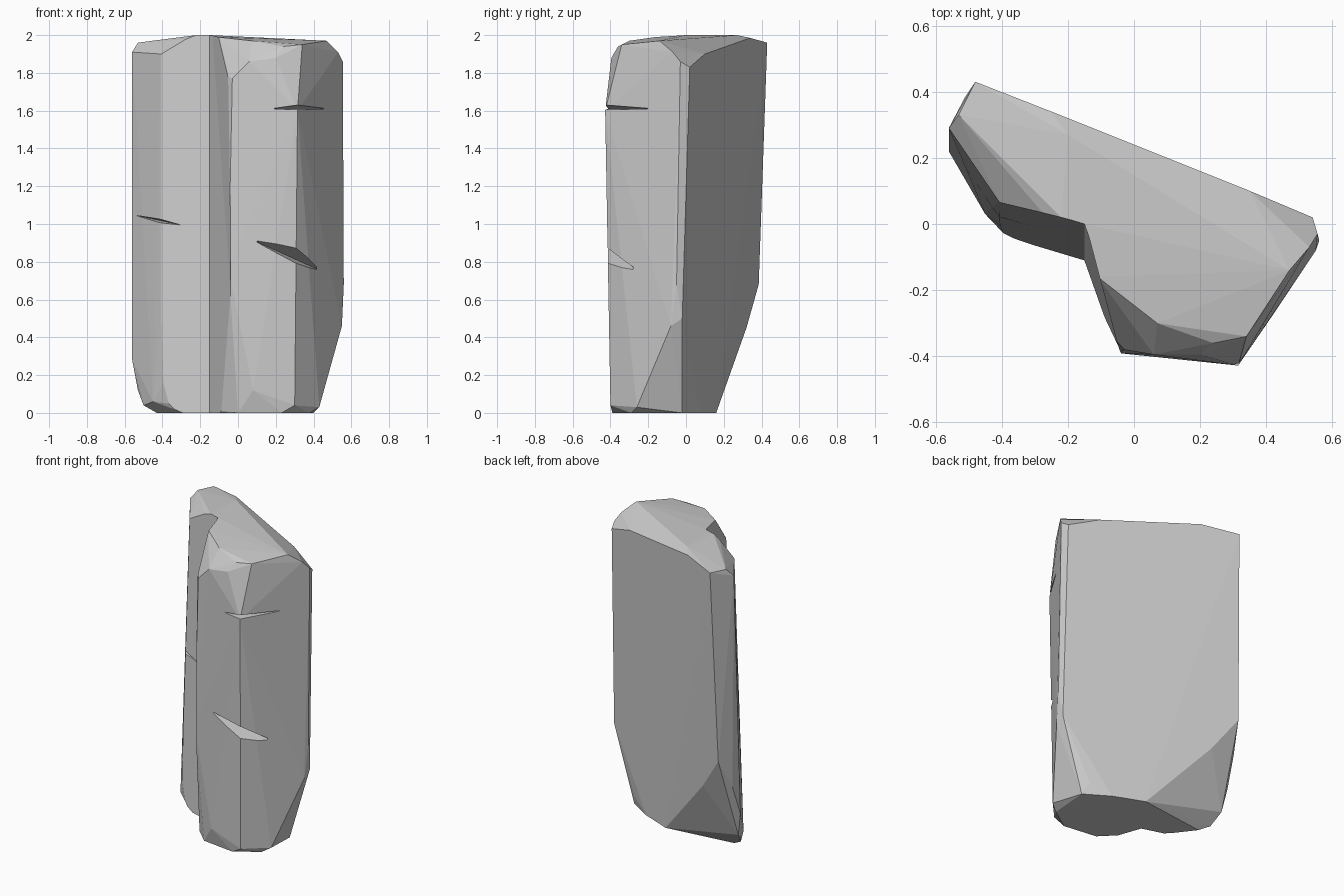
import bpy, bmesh
from math import radians


def hull(name, points):
    """Closed faceted solid around a few corner points."""
    bm = bmesh.new()
    for p in points:
        bm.verts.new(p)
    res = bmesh.ops.convex_hull(bm, input=bm.verts)
    loose = [v for v in bm.verts if not v.link_faces]
    bmesh.ops.delete(bm, geom=loose, context='VERTS')
    bmesh.ops.dissolve_limit(bm, angle_limit=radians(1.5), verts=bm.verts, edges=bm.edges)
    bmesh.ops.recalc_face_normals(bm, faces=bm.faces)
    mesh = bpy.data.meshes.new(name)
    bm.to_mesh(mesh)
    bm.free()
    obj = bpy.data.objects.new(name, mesh)
    bpy.context.collection.objects.link(obj)
    return obj


def carve(target, name, points):
    """Cut a wedge out of the stone."""
    cutter = hull(name, points)
    cutter.hide_render = True
    mod = target.modifiers.new(name, 'BOOLEAN')
    mod.operation = 'DIFFERENCE'
    mod.solver = 'EXACT'
    mod.object = cutter
    bpy.context.view_layer.objects.active = target
    bpy.ops.object.modifier_apply(modifier=mod.name)
    bpy.data.objects.remove(cutter)


# top facets and their chamfers
top = [
    (-.48, .43, 1.96), (-.25, .34, 1.985), (.35, .10, 1.90), (.54, .02, 1.83),
    (.555, -.03, 1.86), (.53, -.07, 1.91), (.47, -.14, 1.97),
    (-.53, .33, 1.96), (-.56, .29, 1.91), (-.41, .07, 1.90), (-.22, .02, 2.0),
    (-.15, 0, 2.0), (-.20, .27, 2.0), (-.11, -.16, 1.99), (.07, -.30, 1.97),
    (.24, -.36, 1.94), (.34, -.34, 1.95), (-.05, -.36, 1.68), (-.03, -.38, 1.77),
    (.06, -.395, 1.86), (.20, -.395, 1.88),
]
# long upright edges
sides = [
    (-.51, .385, .68), (-.35, .32, .45), (-.55, .29, .48), (-.56, .22, .28),
    (-.41, 0, .50), (-.05, -.39, .77), (.315, -.428, 1.6), (.31, -.405, .77),
    (.56, -.05, .68), (.55, -.08, .46), (.55, -.02, .50),
]
# foot with its bevelled rim
foot = [
    (-.53, .20, .12), (-.50, .13, .04), (-.45, .03, .06), (-.43, .10, 0),
    (-.34, -.05, .02), (-.33, -.03, 0), (-.10, -.24, 0), (0, -.36, 0),
    (.08, -.40, .12), (.23, -.39, 0), (.30, -.40, .04), (.38, -.29, 0),
    (.43, -.26, .03), (.40, -.02, 0), (.37, .02, .07), (.24, .08, 0),
    (.04, .16, 0),
]
stone = hull("rock_pillar", top + sides + foot)

# vertical groove separating the two columns
carve(stone, "groove", [
    (-.15, .011, 2.2), (-.15, -.121, -.2),
    (-.57, .124, 2.2), (-.57, .005, -.2),
    (0, -.56, 2.2), (.02, -.60, -.2), (-.6, -.6, 2.2), (-.6, -.6, -.2),
])

# thin cracks: two inner tips, two outer mouth points
cracks = [
    [(.18, -.405, 1.61), (.46, -.18, 1.61), (.36, -.52, 1.60), (.36, -.52, 1.65)],
    [(.09, -.40, .91), (.42, -.26, .76), (.37, -.52, .92), (.35, -.52, .75)],
    [(-.56, .24, 1.05), (-.28, -.03, .99), (-.48, -.06, 1.055), (-.46, -.06, .995)],
]
for i, pts in enumerate(cracks):
    carve(stone, f"crack_{i + 1}", pts)
